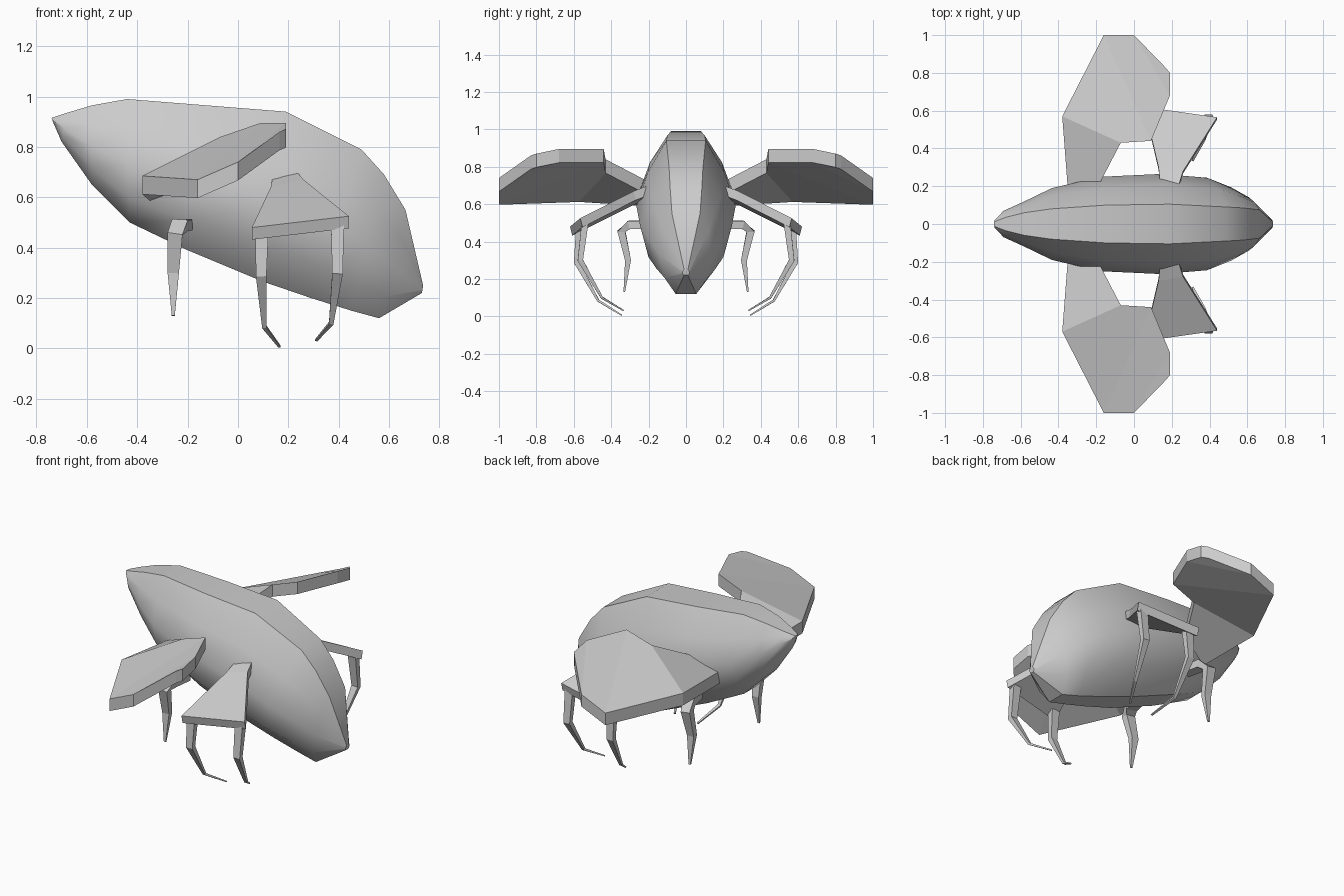
import bpy, bmesh, math
from mathutils import Vector

if "Cube" in bpy.data.objects:
    bpy.data.objects.remove(bpy.data.objects["Cube"])


def finish(bm, name, mirror=False):
    bmesh.ops.recalc_face_normals(bm, faces=bm.faces)
    me = bpy.data.meshes.new(name)
    bm.to_mesh(me)
    bm.free()
    ob = bpy.data.objects.new(name, me)
    bpy.context.collection.objects.link(ob)
    if mirror:
        mod = ob.modifiers.new("Mirror", "MIRROR")
        mod.use_axis = (False, True, False)
        mod.use_mirror_merge = False
    return ob


def loft(bm, rings):
    rings = [[bm.verts.new(p) for p in r] for r in rings]
    n = len(rings[0])
    for a, b in zip(rings, rings[1:]):
        for i in range(n):
            j = (i + 1) % n
            bm.faces.new((a[i], a[j], b[j], b[i]))
    bm.faces.new(rings[0])
    bm.faces.new(rings[-1])


def plate(name, strips, thick):
    # solid plate from pairs of points running root to tip
    bm = bmesh.new()
    loft(bm, [[a, b, b - thick, a - thick] for a, b in
              [(Vector(p), Vector(q)) for p, q in strips]])
    return finish(bm, name, True)


def leg(name, path, widths, depth=0.7):
    # tapering square-section limb
    pts = [Vector(p) for p in path]
    rings = []
    for i, p in enumerate(pts):
        t = (pts[min(i + 1, len(pts) - 1)] - pts[max(i - 1, 0)]).normalized()
        s = (Vector((1, 0, 0)) - t * t.x).normalized()
        u = t.cross(s)
        w = widths[i] / 2
        rings.append([p + s * w * a + u * w * depth * b
                      for a, b in ((1, 1), (-1, 1), (-1, -1), (1, -1))])
    bm = bmesh.new()
    loft(bm, rings)
    return finish(bm, name, True)


# body sections: top x, z, bottom x, z, top half width, half width, bottom half width
sections = [
    (-.74, .915, -.735, .90, .012, .02, .01),
    (-.68, .935, -.70, .82, .035, .07, .02),
    (-.58, .965, -.58, .65, .06, .12, .04),
    (-.44, .99, -.43, .50, .08, .19, .06),
    (-.15, .967, -.20, .39, .10, .25, .08),
    (.19, .94, .10, .265, .105, .265, .08),
    (.49, .79, .29, .20, .09, .245, .07),
    (.58, .69, .45, .15, .085, .195, .06),
    (.665, .55, .56, .12, .075, .14, .055),
    (.735, .25, .73, .22, .01, .02, .01),
]
rings = []
for tx, tz, bx, bz, tw, w, bw in sections:
    half = [(0, tw), (.25, tw + (w - tw) * .62), (.52, w), (.8, w * .82), (1, bw)]
    side = [Vector((tx + (bx - tx) * t, y, tz + (bz - tz) * t)) for t, y in half]
    rings.append(side + [Vector((p.x, -p.y, p.z)) for p in reversed(side)])
bm = bmesh.new()
loft(bm, rings)
body = finish(bm, "body")
bpy.context.view_layer.objects.active = body
body.select_set(True)
bpy.ops.object.shade_smooth_by_angle(angle=math.radians(35))
body.select_set(False)

# wings, narrow at the root and broad at the tip
plate("wing", [
    ((-.35, .18, .66), (-.20, .18, .71)),
    ((-.38, .57, .685), (-.07, .43, .84)),
    ((-.16, 1.0, .67), (.09, .44, .895)),
    ((0, 1.0, .74), (.19, .68, .895)),
    ((.165, .83, .86), (.19, .80, .87)),
], Vector((0, 0, .073)))

# shoulder plates carrying the front legs
plate("shoulder_plate", [
    ((.14, .20, .69), (.235, .20, .70)),
    ((.13, .30, .64), (.26, .28, .67)),
    ((.055, .62, .48), (.44, .565, .525)),
], Vector((0, .012, .048)))

# legs
leg("front_leg_outer",
    [(.095, .57, .47), (.092, .585, .29), (.105, .47, .085), (.165, .345, .007)],
    [.052, .042, .018, .010])
leg("front_leg_inner",
    [(.395, .54, .50), (.395, .565, .30), (.37, .45, .10), (.31, .335, .032)],
    [.052, .042, .018, .010])
leg("rear_leg",
    [(-.21, .19, .49), (-.23, .30, .49), (-.25, .345, .455), (-.257, .31, .30), (-.257, .33, .13)],
    [.06, .065, .06, .045, .012])
